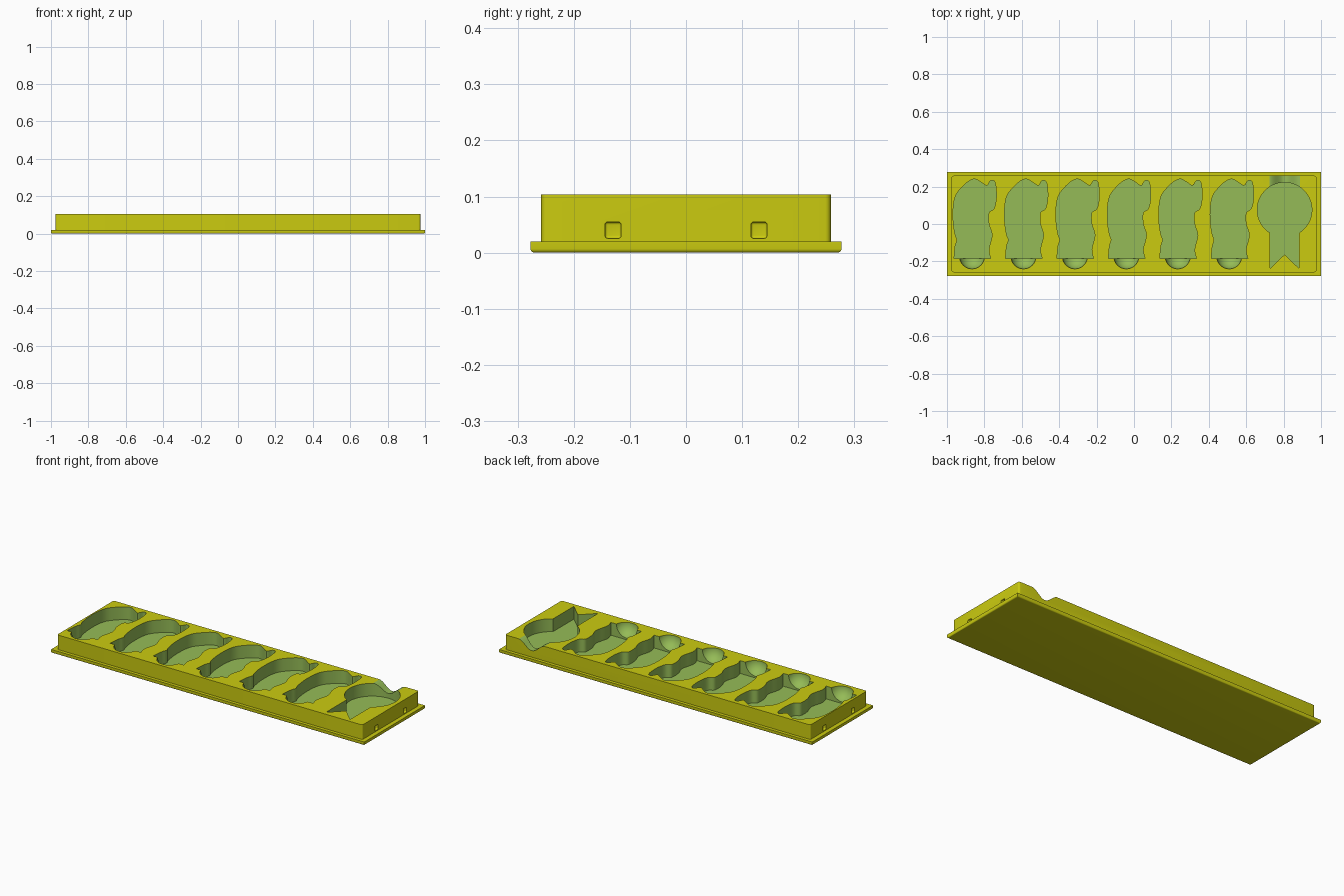
import bpy, bmesh
from math import cos, sin, pi, radians
from mathutils import Matrix

cube = bpy.data.objects.get("Cube")
if cube:
    bpy.data.objects.remove(cube, do_unlink=True)

TOP, FLOOR, LIP = 0.104, 0.03, 0.02


def material(name, color):
    m = bpy.data.materials.new(name)
    m.use_nodes = True
    m.diffuse_color = color
    m.node_tree.nodes["Principled BSDF"].inputs["Base Color"].default_value = color
    return m


MATS = [material("mustard yellow", (0.60, 0.60, 0.005, 1)),
        material("leaf green", (0.30, 0.50, 0.095, 1))]


def finish(bm, name, index=0):
    bmesh.ops.recalc_face_normals(bm, faces=bm.faces)
    for f in bm.faces:
        f.material_index = index
    mesh = bpy.data.meshes.new(name)
    bm.to_mesh(mesh)
    bm.free()
    for m in MATS:
        mesh.materials.append(m)
    ob = bpy.data.objects.new(name, mesh)
    bpy.context.collection.objects.link(ob)
    return ob


def box(name, center, size, rounding):
    """Box whose edges are rounded where rounding(edge) gives a radius."""
    bm = bmesh.new()
    bmesh.ops.create_cube(bm, size=1, matrix=Matrix.Translation(center) @ Matrix.Diagonal((*size, 1)))
    groups = {}
    for e in bm.edges:
        groups.setdefault(rounding(e), []).append(e)
    for radius, edges in sorted(groups.items(), reverse=True):
        if radius:
            bmesh.ops.bevel(bm, geom=[e for e in edges if e.is_valid], offset=radius,
                            segments=5, profile=0.5, affect='EDGES')
    return finish(bm, name)


def prism(name, points, direction):
    """Green cutter: a closed outline pushed along a direction."""
    bm = bmesh.new()
    face = bm.faces.new([bm.verts.new(p) for p in points])
    ext = bmesh.ops.extrude_face_region(bm, geom=[face])
    moved = [g for g in ext["geom"] if isinstance(g, bmesh.types.BMVert)]
    bmesh.ops.translate(bm, verts=moved, vec=direction)
    return finish(bm, name, 1)


def cut(target, cutter):
    cutter.hide_render = True
    mod = target.modifiers.new("cut", 'BOOLEAN')
    mod.operation, mod.solver, mod.object = 'DIFFERENCE', 'EXACT', cutter
    bpy.context.view_layer.objects.active = target
    bpy.ops.object.modifier_apply(modifier=mod.name)
    bpy.data.objects.remove(cutter, do_unlink=True)


def is_vertical(e):
    return abs(e.verts[0].co.z - e.verts[1].co.z) > 0.01


def is_low(e):
    return max(v.co.z for v in e.verts) < 0.001


# Bottom lip and raised tray block
lip = box("base_lip", (0, 0, LIP / 2), (2, 0.554, LIP), lambda e: 0.007 if is_low(e) else 0)
block = box("tray_block", (0, 0, (TOP + LIP) / 2), (1.95, 0.516, TOP - LIP),
            lambda e: 0.01 if is_vertical(e) else 0)

# Six figure-shaped pockets, each with a round finger scoop
FIGURE = [(.10, -.185), (.09, -.136), (.107, -.06), (.09, 0), (.09, .06), (.118, .083),
          (.13, .147), (.123, .222), (.10, .232), (.08, .205), (.05, .222), (.016, .24),
          (-.02, .227), (-.06, .19), (-.088, .15), (-.10, .09), (-.10, .01), (-.09, -.056),
          (-.08, -.085), (-.09, -.12), (-.096, -.185)]


def softened(points, steps=4):
    """Smooth curve through the points, keeping the straight closing edge."""
    out = []
    last = len(points) - 1
    for i in range(last):
        a, b, c, d = (points[min(max(i + k, 0), last)] for k in (-1, 0, 1, 2))
        for s in range(steps):
            t = s / steps
            out.append(tuple(0.5 * (2 * q + (r - p) * t + (2 * p - 5 * q + 4 * r - w) * t * t
                                    + (3 * q - p - 3 * r + w) * t ** 3)
                             for p, q, r, w in zip(a, b, c, d)))
    return out + [points[-1]]


outline = softened(FIGURE)
for i in range(6):
    x = -0.866 + 0.275 * i
    cut(block, prism("pocket_cutter", [(x + px, py, FLOOR) for px, py in outline], (0, 0, 0.1)))
    bm = bmesh.new()
    bmesh.ops.create_uvsphere(bm, u_segments=40, v_segments=24, radius=0.067,
                              matrix=Matrix.Translation((x, -0.173, TOP + 0.001)))
    cut(block, finish(bm, "scoop_cutter", 1))

# Rosette pocket: disc with a forked ribbon
RX, RY, R, HALF = 0.805, 0.076, 0.146, 0.077
rosette = []
for i in range(49):
    a = radians(-58 + 296 * i / 48)
    rosette.append((RX + R * cos(a), RY + R * sin(a), FLOOR))
rosette += [(RX + dx, y, FLOOR) for dx, y in ((-HALF, -.237), (0, -.163), (HALF, -.237))]
cut(block, prism("rosette_cutter", rosette, (0, 0, 0.1)))

# Smooth dip through the back wall behind the rosette
dip = [(RX + 0.086, RY, TOP + 0.03)]
for i in range(25):
    u = 1 - i / 12
    dip.append((RX + 0.086 * u, RY, TOP + 0.0005 - 0.047 * (1 + cos(pi * u)) / 2))
dip.append((RX - 0.086, RY, TOP + 0.03))
cut(block, prism("dip_cutter", dip, (0, 0.25, 0)))

# Rounded square recesses in both ends
for sx in (-1, 1):
    for sy in (-1, 1):
        cut(block, box("recess_cutter", (sx * 0.975, sy * 0.13, 0.04), (0.024, 0.029, 0.029),
                       lambda e: 0.005))

# Smooth rounded surfaces, crisp edges
for ob in (lip, block):
    bpy.ops.object.select_all(action='DESELECT')
    ob.select_set(True)
    bpy.context.view_layer.objects.active = ob
    bpy.ops.object.shade_smooth_by_angle(angle=radians(30))
